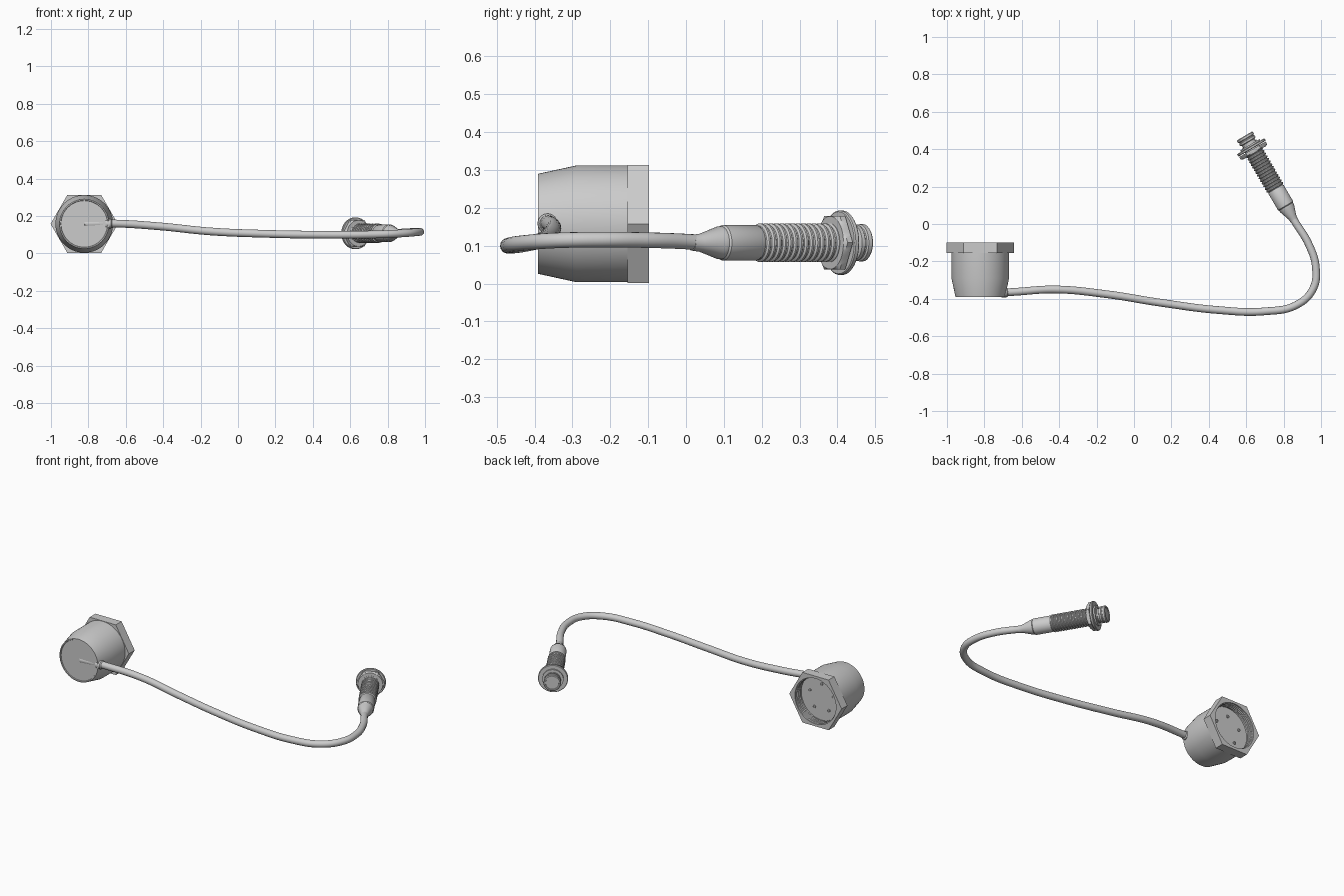
import bpy, bmesh, math
from mathutils import Vector

if "Cube" in bpy.data.objects:
    bpy.data.objects.remove(bpy.data.objects["Cube"])

UP = Vector((0, 0, 1))


def finish(ob, angle=32):
    bpy.ops.object.select_all(action='DESELECT')
    ob.select_set(True)
    bpy.context.view_layer.objects.active = ob
    if ob.type == 'CURVE':
        bpy.ops.object.convert(target='MESH')
    bpy.ops.object.shade_smooth_by_angle(angle=math.radians(angle))


def lathe(name, origin, axis, profile, n=48, closed=False):
    """Turn (distance, radius[, 'hex']) points around an axis."""
    d = Vector(axis).normalized()
    u = d.cross(UP)
    o = Vector(origin)
    bm = bmesh.new()
    rings = []
    for p in profile:
        ring = []
        for i in range(n):
            a = 2 * math.pi * i / n
            r = p[1]
            if len(p) > 2:
                r *= math.cos(math.pi / 6) / math.cos(a % (math.pi / 3) - math.pi / 6)
            ring.append(bm.verts.new(o + d * p[0] + u * (r * math.cos(a)) + UP * (r * math.sin(a))))
        rings.append(ring)
    pairs = list(zip(rings, rings[1:]))
    if closed:
        pairs.append((rings[-1], rings[0]))
    for a, b in pairs:
        for i in range(n):
            j = (i + 1) % n
            bm.faces.new((a[i], a[j], b[j], b[i]))
    bmesh.ops.remove_doubles(bm, verts=bm.verts, dist=1e-5)
    bmesh.ops.recalc_face_normals(bm, faces=bm.faces)
    me = bpy.data.meshes.new(name)
    bm.to_mesh(me)
    bm.free()
    ob = bpy.data.objects.new(name, me)
    bpy.context.collection.objects.link(ob)
    finish(ob)
    return ob


# Large socket: tapered cup with a threaded recess at the back
C = Vector((-0.822, 0, 0.158))
thread = []
for i in range(4):
    y = -0.106 - i * 0.012
    thread += [(y, 0.141), (y - 0.003, 0.136), (y - 0.006, 0.136), (y - 0.009, 0.141)]
lathe("socket_body", C, (0, 1, 0),
      [(-0.386, 0), (-0.386, 0.124), (-0.391, 0.126), (-0.391, 0.132),
       (-0.29, 0.154), (-0.104, 0.154), (-0.104, 0.141)] + thread +
      [(-0.16, 0.141), (-0.16, 0)], 60)

# Hexagonal collar around the socket mouth
lathe("socket_hex_collar", C, (0, 1, 0),
      [(-0.155, 0.150), (-0.155, 0.18, 'hex'), (-0.098, 0.18, 'hex'), (-0.098, 0.141), (-0.104, 0.141)], 60, True)

# Contact pins on the recess floor
for i in range(5):
    a = math.radians(90 + 72 * i)
    p = C + Vector((math.cos(a) * 0.085, 0, math.sin(a) * 0.085))
    lathe(f"contact_pin_{i + 1}", p, (0, 1, 0),
          [(-0.162, 0.009), (-0.154, 0.009), (-0.154, 0.006), (-0.158, 0.006), (-0.158, 0)], 16)

# Small plug: boot, sleeve and threaded barrel along one tilted axis
AX = Vector((-0.506, 0.8626, 0))
P = Vector((0.856, 0.02, 0.108))
prof = [(-0.005, 0), (-0.005, 0.021), (0.02, 0.024), (0.075, 0.043), (0.085, 0.043),
        (0.09, 0.047), (0.19, 0.047), (0.195, 0.044)]
for i in range(14):
    s = 0.198 + i * 0.0165
    prof += [(s, 0.045), (s + 0.004, 0.051), (s + 0.009, 0.051), (s + 0.013, 0.045)]
prof += [(0.435, 0.044), (0.474, 0.044), (0.474, 0.039), (0.484, 0.039), (0.488, 0.048),
         (0.498, 0.048), (0.501, 0.044), (0.505, 0.044), (0.508, 0.049), (0.519, 0.049),
         (0.523, 0.045), (0.523, 0.038), (0.519, 0.037), (0.519, 0)]
lathe("plug_barrel", P, AX, prof)

# Plug lock nut and washer
lathe("plug_lock_nut", P, AX,
      [(0.418, 0.043), (0.418, 0.070), (0.424, 0.082, 'hex'), (0.440, 0.082, 'hex'), (0.440, 0.043)], 48, True)
lathe("plug_washer", P, AX,
      [(0.444, 0.043), (0.444, 0.082), (0.447, 0.085), (0.456, 0.085), (0.459, 0.082), (0.459, 0.043)], 48, True)
lathe("plug_seal", P, AX,
      [(0.459, 0.043), (0.459, 0.060), (0.468, 0.060), (0.468, 0.043)], 48, True)

# Cable between the two connectors
path = [(-0.82, -0.369, 0.158), (-0.66, -0.364, 0.160), (-0.42, -0.350, 0.145),
        (-0.15, -0.375, 0.118), (0.15, -0.422, 0.105), (0.45, -0.460, 0.100),
        (0.70, -0.467, 0.101), (0.87, -0.432, 0.107), (0.958, -0.345, 0.114),
        (0.972, -0.23, 0.116), (0.935, -0.11, 0.115), (0.856, 0.02, 0.110),
        (0.841, 0.046, 0.108)]
cu = bpy.data.curves.new("cable", 'CURVE')
cu.dimensions = '3D'
cu.resolution_u = 12
cu.bevel_depth = 0.0205
cu.bevel_resolution = 6
cu.use_fill_caps = True
sp = cu.splines.new('BEZIER')
sp.bezier_points.add(len(path) - 1)
for bp, co in zip(sp.bezier_points, path):
    bp.co = co
    bp.handle_left_type = bp.handle_right_type = 'AUTO'
cable = bpy.data.objects.new("cable", cu)
bpy.context.collection.objects.link(cable)
finish(cable, 40)

# Grommet where the cable leaves the socket
lathe("cable_grommet", (-0.70, -0.366, 0.159), (1, 0.02, 0),
      [(-0.01, 0), (-0.01, 0.026), (0.02, 0.026), (0.026, 0.021), (0.026, 0)], 24)
